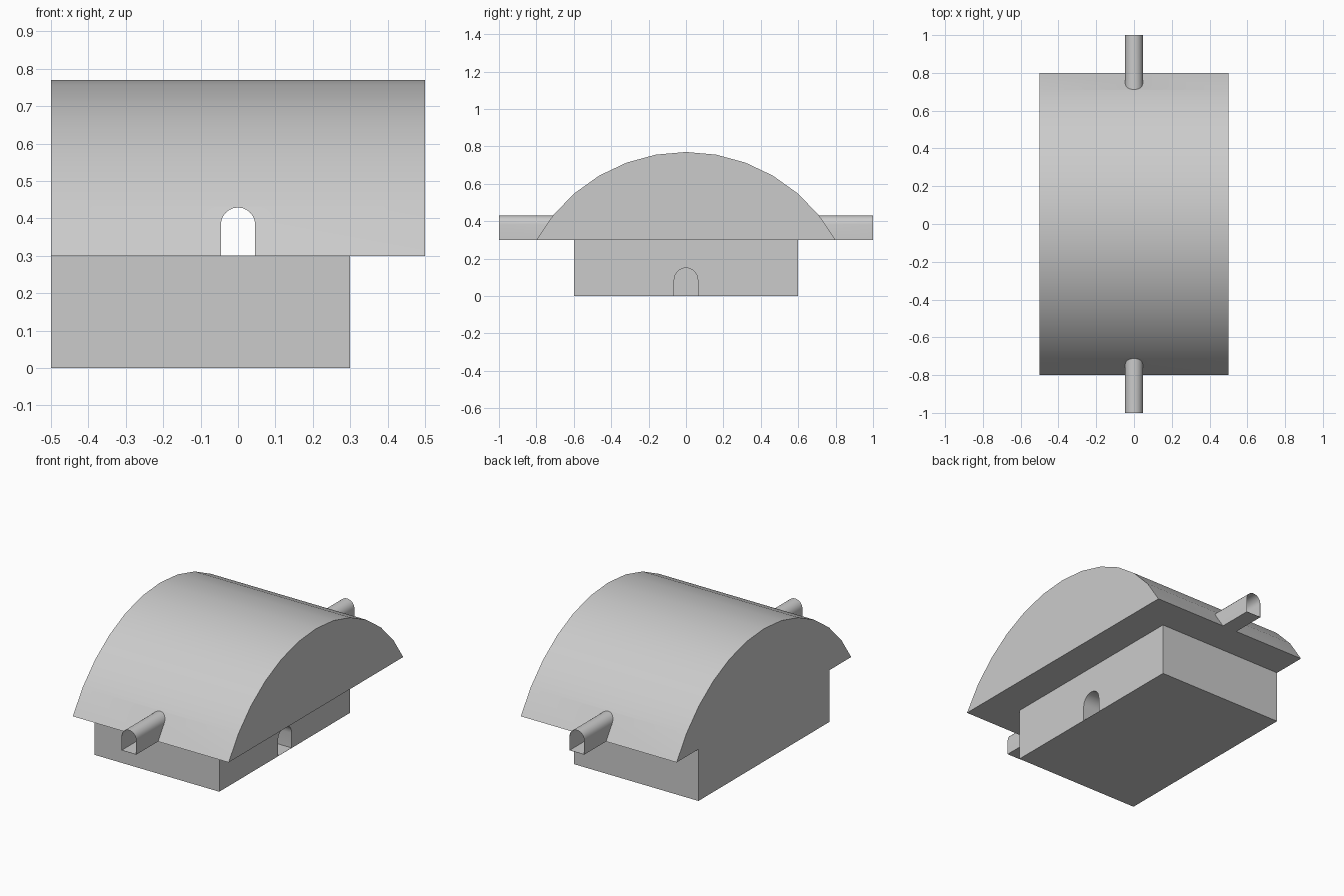
import bpy, bmesh, math
from mathutils import Vector

if "Cube" in bpy.data.objects:
    bpy.data.objects.remove(bpy.data.objects["Cube"])


def prism(name, profile, axis, start, end):
    """Extrude a (horizontal, z) profile along the x or y axis."""
    def place(h, z, d):
        return Vector((d, h, z)) if axis == 'X' else Vector((h, d, z))
    bm = bmesh.new()
    face = bm.faces.new([bm.verts.new(place(h, z, start)) for h, z in profile])
    out = bmesh.ops.extrude_face_region(bm, geom=[face])
    verts = [g for g in out['geom'] if isinstance(g, bmesh.types.BMVert)]
    shift = place(0, 0, end) - place(0, 0, start)
    bmesh.ops.translate(bm, verts=verts, vec=shift)
    bmesh.ops.recalc_face_normals(bm, faces=bm.faces)
    mesh = bpy.data.meshes.new(name)
    bm.to_mesh(mesh)
    bm.free()
    obj = bpy.data.objects.new(name, mesh)
    bpy.context.collection.objects.link(obj)
    return obj


def arch(half, bottom, top, steps=12):
    """Round-topped doorway outline."""
    pts = [(-half, bottom), (half, bottom)]
    for i in range(steps + 1):
        a = math.pi * i / steps
        pts.append((half * math.cos(a), top - half + half * math.sin(a)))
    return pts


def combine(target, other, operation):
    """Apply a boolean and remove the helper."""
    bpy.ops.object.select_all(action='DESELECT')
    target.select_set(True)
    bpy.context.view_layer.objects.active = target
    mod = target.modifiers.new(operation.lower(), 'BOOLEAN')
    mod.operation, mod.solver, mod.object = operation, 'EXACT', other
    bpy.ops.object.modifier_apply(modifier=mod.name)
    bpy.data.objects.remove(other)


# Barrel roof: 12-sided arc segment
half_w, rise, sill = 0.8, 0.47, 0.3
radius = (half_w ** 2 + rise ** 2) / (2 * rise)
spread = math.asin(half_w / radius)
centre = sill + rise - radius
arc = []
for i in range(13):
    a = spread * (1 - i / 6)
    arc.append((radius * math.sin(a), centre + radius * math.cos(a)))
roof = prism("roof", arc, 'X', -0.5, 0.5)

# Arched vent tube running right through the roof
combine(roof, prism("vent_tube", arch(0.047, 0.3, 0.43), 'Y', -1, 1), 'UNION')
combine(roof, prism("vent_cutter", arch(0.046, 0.301, 0.429), 'Y', -1.1, 1.1), 'DIFFERENCE')

# Base block with a deep arched doorway on the right side
base = prism("base", [(-0.6, 0), (0.6, 0), (0.6, 0.3), (-0.6, 0.3)], 'X', -0.5, 0.3)
combine(base, prism("door_cutter", arch(0.063, 0.001, 0.15), 'X', -0.2, 0.4), 'DIFFERENCE')

# Smooth curves, crisp edges
bpy.ops.object.select_all(action='DESELECT')
for obj in (roof, base):
    obj.select_set(True)
bpy.context.view_layer.objects.active = roof
bpy.ops.object.shade_smooth_by_angle(angle=math.radians(30))
